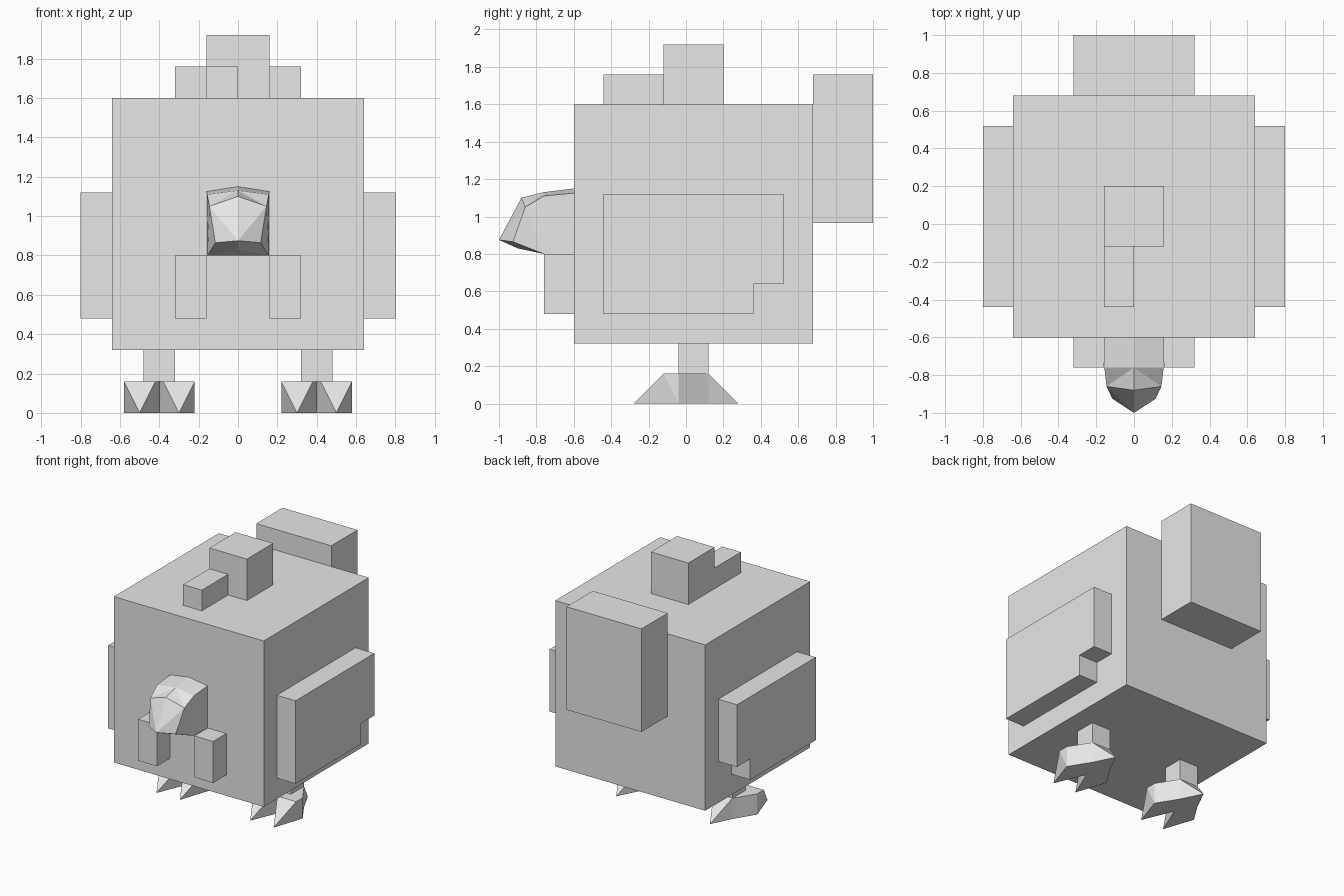
import bpy
import bmesh

if "Cube" in bpy.data.objects:
    bpy.data.objects.remove(bpy.data.objects["Cube"])

grey = bpy.data.materials.new("plain_grey")
grey.diffuse_color = (0.8, 0.8, 0.8, 1)
grey.use_nodes = True
grey.node_tree.nodes["Principled BSDF"].inputs["Base Color"].default_value = grey.diffuse_color


def finish(name, bm):
    """Turn a bmesh into a flat-shaded object."""
    bmesh.ops.recalc_face_normals(bm, faces=bm.faces)
    mesh = bpy.data.meshes.new(name)
    bm.to_mesh(mesh)
    bm.free()
    mesh.materials.append(grey)
    obj = bpy.data.objects.new(name, mesh)
    bpy.context.collection.objects.link(obj)
    return obj


def box(name, x, y, z):
    """Box given by its (low, high) range on each axis."""
    bm = bmesh.new()
    bmesh.ops.create_cube(bm, size=1)
    for v in bm.verts:
        v.co = [r[0] if c < 0 else r[1] for c, r in zip(v.co, (x, y, z))]
    return finish(name, bm)


def symmetric(name, points, faces, centre=0):
    """Build one half (x >= 0), mirror it and weld the seam."""
    bm = bmesh.new()
    for s in (1, -1):
        vs = [bm.verts.new((s * x, y, z)) for x, y, z in points]
        for f in faces:
            bm.faces.new([vs[i] for i in f])
    bmesh.ops.remove_doubles(bm, verts=bm.verts, dist=1e-4)
    bmesh.ops.translate(bm, verts=bm.verts, vec=(centre, 0, 0))
    return finish(name, bm)


def wing(name, s):
    """Plate with a stepped lower back corner."""
    outline = [(-0.44, 0.48), (0.36, 0.48), (0.36, 0.64),
               (0.52, 0.64), (0.52, 1.12), (-0.44, 1.12)]
    bm = bmesh.new()
    face = bm.faces.new([bm.verts.new((s * 0.64, y, z)) for y, z in outline])
    out = bmesh.ops.extrude_face_region(bm, geom=[face], use_keep_orig=True)
    moved = [g for g in out["geom"] if isinstance(g, bmesh.types.BMVert)]
    bmesh.ops.translate(bm, verts=moved, vec=(s * 0.16, 0, 0))
    return finish(name, bm)


# Body, tail and head comb
box("body", (-0.64, 0.64), (-0.60, 0.68), (0.32, 1.60))
box("tail", (-0.32, 0.32), (0.68, 1.00), (0.965, 1.76))
box("comb_large", (-0.16, 0.16), (-0.12, 0.20), (1.60, 1.92))
box("comb_small", (-0.16, 0.0), (-0.44, -0.12), (1.60, 1.76))

# Beak: ridge points, side points, underside
beak_points = [
    (0, -0.60, 1.15), (0, -0.76, 1.13), (0, -0.88, 1.10), (0, -1.00, 0.875),
    (0.16, -0.60, 1.125), (0.157, -0.76, 1.11), (0.145, -0.86, 1.05),
    (0.115, -0.925, 0.865), (0.155, -0.76, 0.80), (0.16, -0.60, 0.80),
    (0, -0.90, 0.83), (0, -0.76, 0.80), (0, -0.60, 0.80)]
beak_faces = [
    (0, 4, 5, 1), (1, 5, 6), (1, 6, 2), (2, 6, 3), (6, 7, 3),
    (4, 9, 8, 5), (5, 8, 6), (6, 8, 7),
    (3, 7, 10), (7, 8, 10), (10, 8, 11), (11, 8, 9, 12), (0, 12, 9, 4)]
symmetric("beak", beak_points, beak_faces)

# Foot: two front toes and a pointed heel
foot_points = [
    (0, -0.04, 0.16), (0.02, -0.12, 0.16), (0.18, -0.12, 0.16),
    (0.18, -0.04, 0.16), (0.08, 0.12, 0.16), (0, 0.12, 0.16),
    (0, -0.04, 0), (0.10, -0.28, 0), (0.18, -0.04, 0),
    (0.08, 0.12, 0), (0, 0.28, 0)]
foot_faces = [
    (0, 1, 2, 3, 4, 5), (6, 7, 8, 9, 10), (1, 2, 7), (2, 3, 8), (2, 8, 7),
    (0, 1, 6), (1, 7, 6), (3, 4, 9, 8), (4, 10, 9), (4, 5, 10)]

# Paired parts
for side, s in (("left", -1), ("right", 1)):
    wing("wing_" + side, s)
    box("wattle_" + side, sorted((s * 0.16, s * 0.32)), (-0.76, -0.60), (0.48, 0.80))
    box("leg_" + side, sorted((s * 0.32, s * 0.48)), (-0.04, 0.12), (0.16, 0.32))
    symmetric("foot_" + side, foot_points, foot_faces, s * 0.40)
